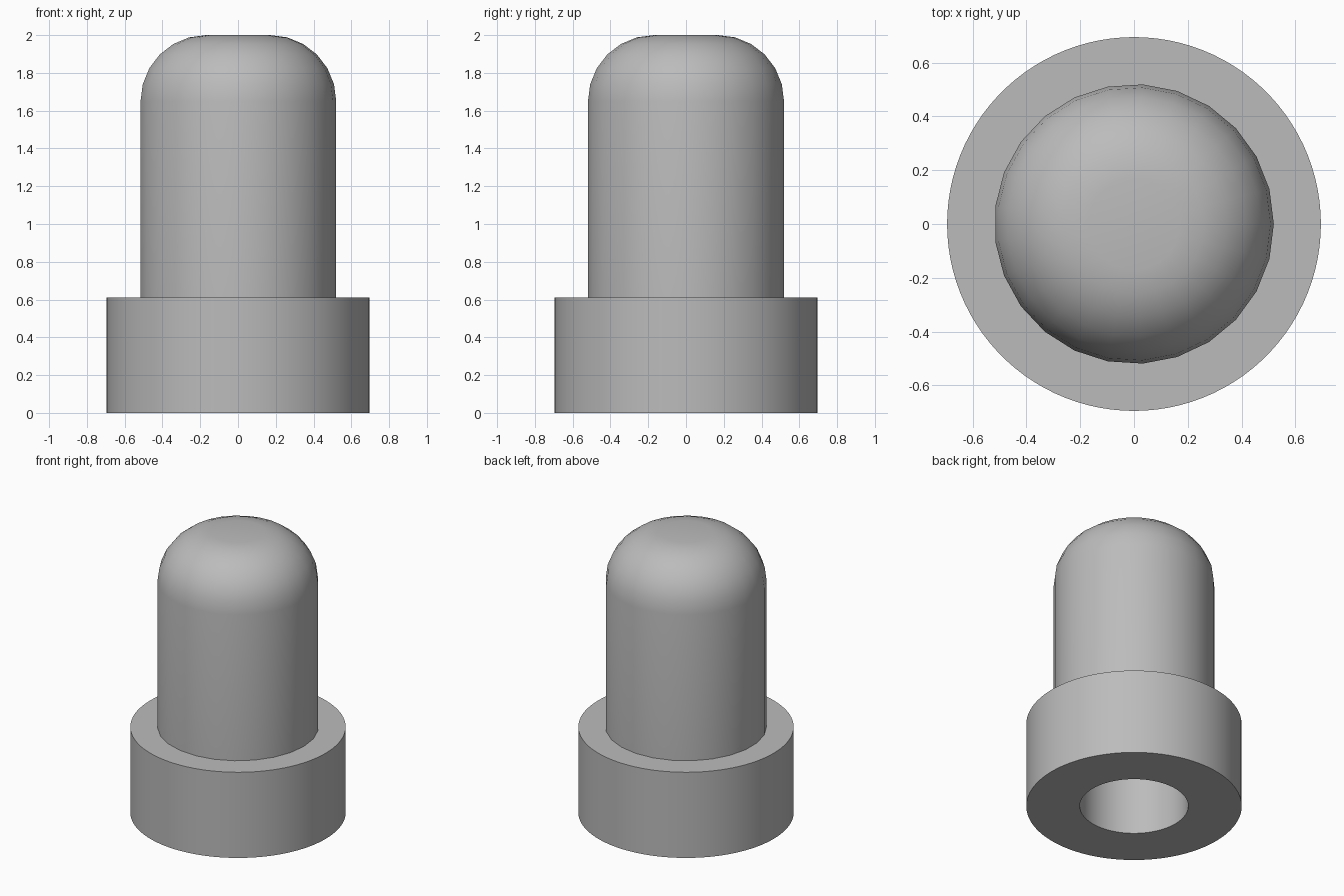
import bpy, bmesh
from math import cos, sin, pi, radians

cube = bpy.data.objects.get("Cube")
if cube:
    bpy.data.objects.remove(cube)

grey = bpy.data.materials.new("plain_grey")
grey.use_nodes = True
grey.diffuse_color = (0.5, 0.5, 0.5, 1)
grey.node_tree.nodes["Principled BSDF"].inputs["Base Color"].default_value = (0.5, 0.5, 0.5, 1)


def lathe(name, profile, sides, closed=False):
    """Spin an (r, z) profile about z; points on the axis are merged."""
    bm = bmesh.new()
    verts = [bm.verts.new((r, 0, z)) for r, z in profile]
    pairs = list(zip(verts, verts[1:]))
    if closed:
        pairs.append((verts[-1], verts[0]))
    edges = [bm.edges.new(p) for p in pairs]
    bmesh.ops.spin(bm, geom=verts + edges, cent=(0, 0, 0), axis=(0, 0, 1),
                   angle=2 * pi, steps=sides, use_merge=True)
    bmesh.ops.remove_doubles(bm, verts=bm.verts, dist=1e-4)
    bmesh.ops.recalc_face_normals(bm, faces=bm.faces)
    mesh = bpy.data.meshes.new(name)
    bm.to_mesh(mesh)
    bm.free()
    mesh.materials.append(grey)
    obj = bpy.data.objects.new(name, mesh)
    bpy.context.collection.objects.link(obj)
    bpy.ops.object.select_all(action='DESELECT')
    obj.select_set(True)
    bpy.context.view_layer.objects.active = obj
    bpy.ops.object.shade_smooth_by_angle(angle=radians(30))
    return obj


BORE, BODY, COLLAR = 0.35, 0.52, 0.695
COLLAR_TOP, TOP, FILLET = 0.61, 2.0, 0.35

# Wide collar with an open bore
lathe("collar", [(BORE, 0), (COLLAR, 0), (COLLAR, COLLAR_TOP), (BORE, COLLAR_TOP)],
      100, closed=True)

# Hollow body with a rounded shoulder and a small flat top
steps = 6
shoulder = [(BODY - FILLET + FILLET * cos(i * pi / 2 / steps),
             TOP - FILLET + FILLET * sin(i * pi / 2 / steps)) for i in range(steps + 1)]
bore_end = TOP - FILLET
lathe("domed_body",
      [(0, bore_end), (BORE, bore_end), (BORE, COLLAR_TOP), (BODY, COLLAR_TOP)]
      + shoulder + [(0, TOP)], 25)
